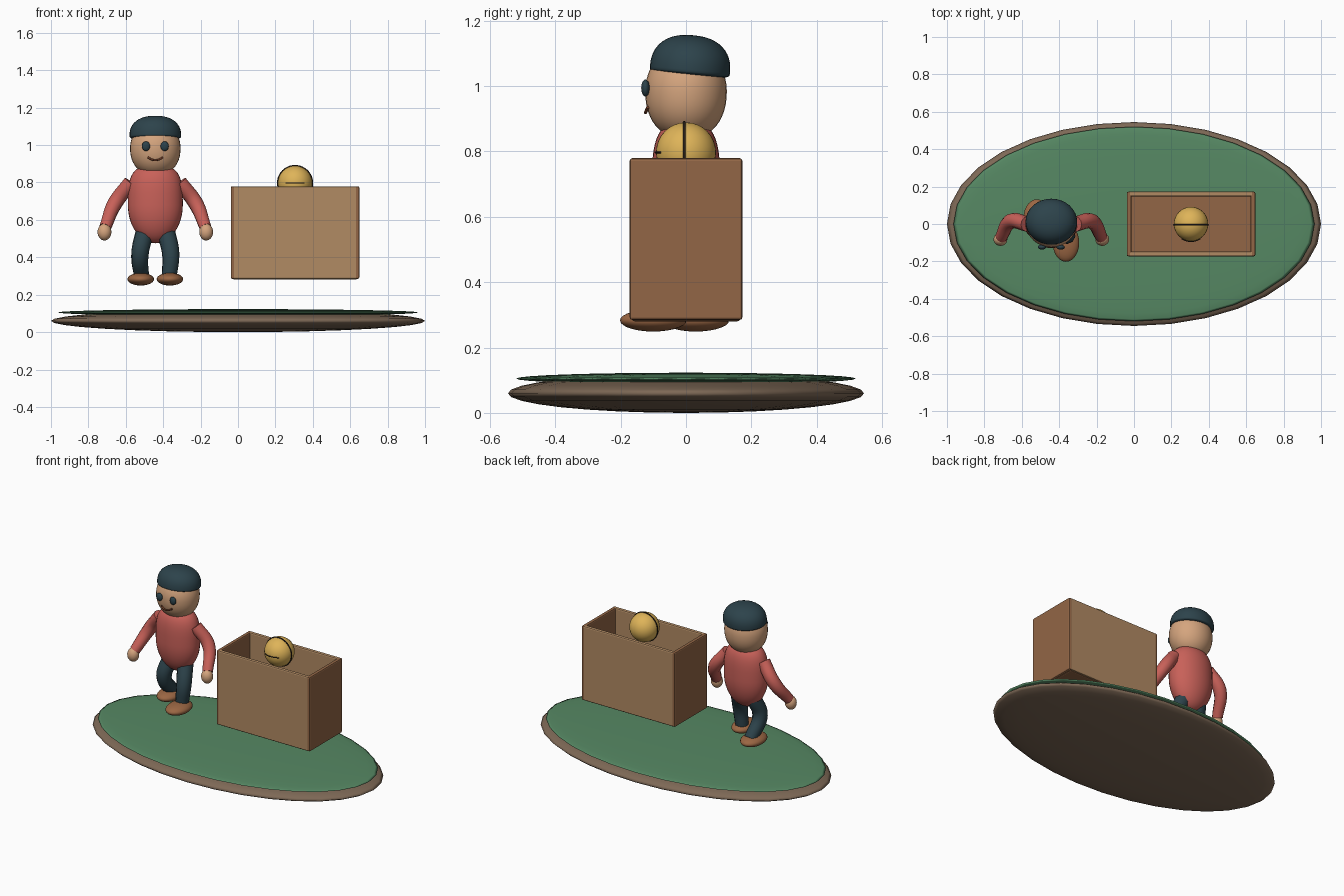
import bpy, bmesh, math
from mathutils import Vector, Matrix

if "Cube" in bpy.data.objects:
    bpy.data.objects.remove(bpy.data.objects["Cube"])


def material(name, rgb):
    m = bpy.data.materials.new(name)
    m.diffuse_color = [c ** 2.2 for c in rgb] + [1]
    m.use_nodes = True
    m.node_tree.nodes["Principled BSDF"].inputs["Base Color"].default_value = m.diffuse_color
    return m


GREEN = material("grass", (.34, .53, .39))
EARTH = material("earth", (.49, .41, .34))
TAN = material("tan_card", (.69, .54, .39))
BROWN = material("brown_card", (.57, .40, .28))
SKIN = material("skin", (.83, .64, .49))
RED = material("shirt", (.78, .38, .35))
DARK = material("dark_cloth", (.19, .27, .30))
SHOE = material("shoe", (.60, .40, .27))
GOLD = material("gold", (.87, .70, .35))
INK = material("ink", (.17, .14, .12))
LIP = material("lip", (.45, .25, .17))
CX = -.442  # centre line of the figure


def finish(name, bm, mat, loc=(0, 0, 0), tilt=0):
    bmesh.ops.recalc_face_normals(bm, faces=bm.faces)
    me = bpy.data.meshes.new(name)
    for f in bm.faces:
        f.smooth = True
    bm.to_mesh(me)
    bm.free()
    me.materials.append(mat)
    ob = bpy.data.objects.new(name, me)
    ob.location = loc
    ob.rotation_euler.x = tilt
    bpy.context.collection.objects.link(ob)
    return ob


def ball(name, loc, radii, mat, seg=32, rings=16):
    bm = bmesh.new()
    bmesh.ops.create_uvsphere(bm, u_segments=seg, v_segments=rings, radius=1,
                              matrix=Matrix.Diagonal((*radii, 1)))
    return finish(name, bm, mat, loc)


def rounded_body(name, loc, rx, ry, up, down, mat, e_up=1, e_down=1, tilt=0):
    """Elliptical lathe of a superellipse, separate shape above and below."""
    bm = bmesh.new()
    rings, n = [], 32
    for i in range(25):
        t = math.radians(-89.5 + 179 * i / 24)
        e, h = (e_up, up) if t > 0 else (e_down, down)
        r = math.cos(t) ** e
        z = math.copysign(h * abs(math.sin(t)) ** e, t)
        rings.append([bm.verts.new((rx * r * math.cos(a), ry * r * math.sin(a), z))
                      for a in (math.tau * k / n for k in range(n))])
    for a, b in zip(rings, rings[1:]):
        for k in range(n):
            j = (k + 1) % n
            bm.faces.new((a[k], a[j], b[j], b[k]))
    bm.faces.new(rings[0])
    bm.faces.new(rings[-1])
    return finish(name, bm, mat, loc, tilt)


def box(name, center, size, mat, bevel=.008):
    bm = bmesh.new()
    bmesh.ops.create_cube(bm, size=1, matrix=Matrix.Diagonal((*size, 1)))
    bmesh.ops.bevel(bm, geom=bm.edges[:], offset=bevel, segments=2,
                    profile=.5, affect='EDGES')
    ob = finish(name, bm, mat, center)
    for p in ob.data.polygons:
        p.use_smooth = False
    return ob


def tube(name, points, radii, mat, closed=False, res=3):
    cu = bpy.data.curves.new(name, 'CURVE')
    cu.dimensions = '3D'
    cu.bevel_depth = 1
    cu.bevel_resolution = res
    cu.use_fill_caps = True
    cu.resolution_u = 8
    sp = cu.splines.new('BEZIER')
    sp.bezier_points.add(len(points) - 1)
    for b, p, r in zip(sp.bezier_points, points, radii):
        b.co, b.radius = p, r
        b.handle_left_type = b.handle_right_type = 'AUTO'
    sp.use_cyclic_u = closed
    cu.materials.append(mat)
    ob = bpy.data.objects.new(name, cu)
    bpy.context.collection.objects.link(ob)
    return ob


# Oval ground: earth below, grass on top
ball("earth_base", (0, 0, .06), (1, .545, .06), EARTH)
ball("grass_top", (0, 0, .105), (.965, .52, .018), GREEN)

# Open box
BX, BZ = .305, .532
for s, n in ((-1, "front"), (1, "back")):
    box("box_" + n + "_wall", (BX, s * .16, BZ), (.67, .025, .495), TAN)
for s, n in ((-1, "left"), (1, "right")):
    box("box_" + n + "_wall", (BX + s * .331, 0, BZ), (.025, .345, .495), BROWN)
box("box_floor", (BX, 0, .295), (.66, .33, .03), BROWN)

# Ball in the box with its seams
BC = Vector((BX, 0, .797))
ball("toy_ball", BC, (.092,) * 3, GOLD)
ring = [BC + Vector((.0925 * math.cos(a), -.005, .0925 * math.sin(a)))
        for a in (math.tau * k / 12 for k in range(12))]
tube("ball_seam", ring, [.004] * 12, INK, closed=True)
tube("ball_front_line", [BC + Vector((.093 * math.sin(a), -.093 * math.cos(a), 0))
                         for a in (-.57, -.28, 0, .28, .57)], [.003] * 5, INK)

# Head, cap and face
rounded_body("head", (CX, 0, .985), .135, .125, .14, .148, SKIN, e_down=.9)
rounded_body("cap", (CX, .012, 1.05), .138, .123, .106, .018, DARK,
             e_up=.85, e_down=.5, tilt=math.radians(-5))
for s, n in ((-1, "left"), (1, "right")):
    ball("eye_" + n, (CX + s * .05, -.124, .994), (.022, .013, .026), DARK, 20, 12)
tube("smile", [(CX - .04, -.117, .935), (CX - .02, -.122, .923), (CX, -.124, .919),
               (CX + .02, -.122, .923), (CX + .04, -.117, .935)], [.005] * 5, LIP)

# Torso
rounded_body("torso", (CX, 0, .68), .147, .105, .21, .205, RED, e_up=.6)

# Arms, hands, legs and shoes; the right leg steps forward
for s, n, knee, ankle, foot in ((-1, "left", -.03, .055, .03),
                                (1, "right", -.055, -.065, -.1)):
    tube("arm_" + n, [(CX + s * .13, 0, .80), (CX + s * .215, .015, .69),
                      (CX + s * .268, -.07, .56)], (.041, .041, .033), RED)
    ball("hand_" + n, (CX + s * .272, -.082, .535), (.037, .035, .045), SKIN, 24, 14)
    tube("leg_" + n, [(CX + s * .055, 0, .54), (CX + s * .082, knee, .42),
                      (CX + s * .074, ankle, .295)], (.05, .047, .041), DARK)
    ball("shoe_" + n, (CX + s * .078, foot, .283), (.071, .102, .034), SHOE, 28, 14)
